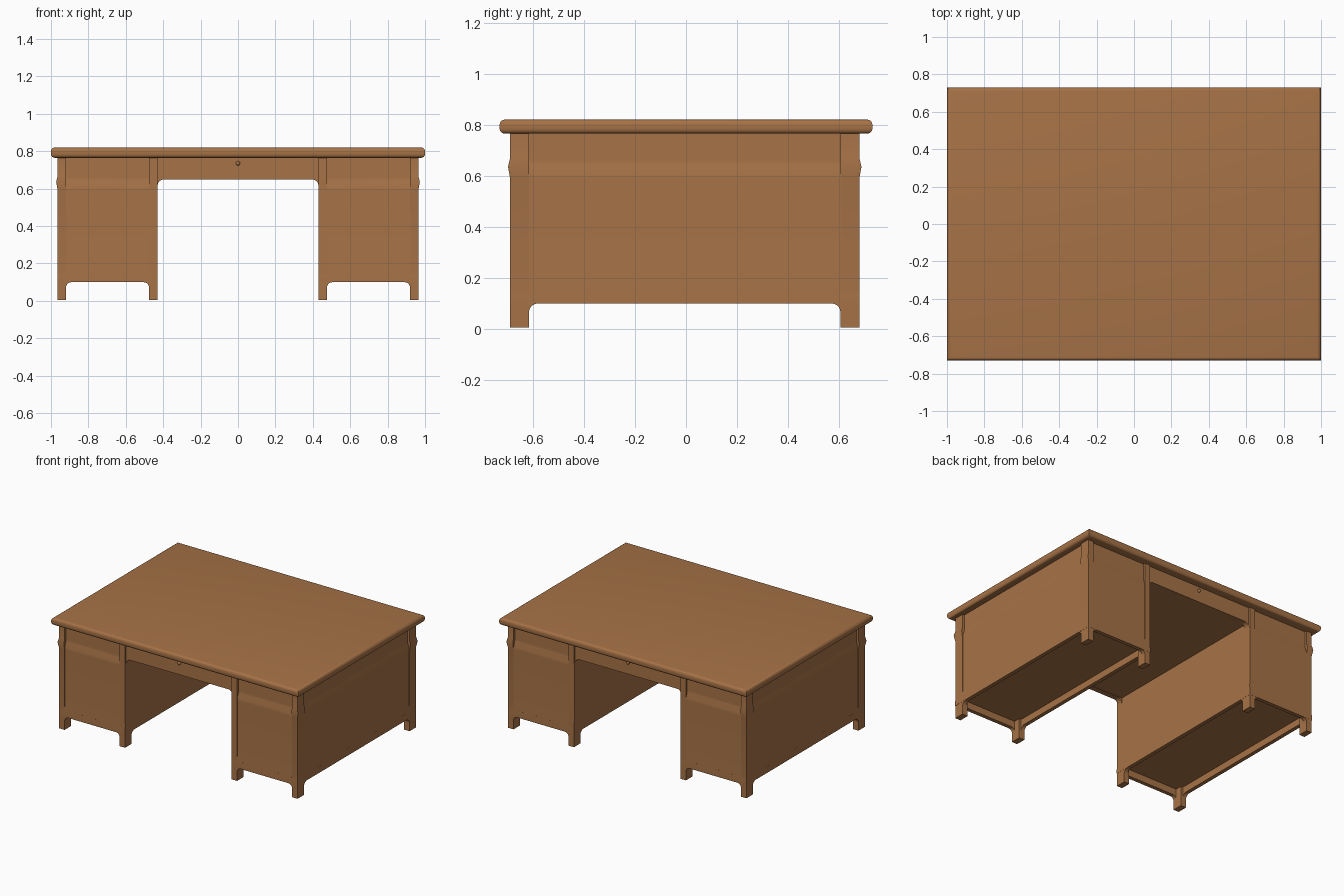
import bpy, bmesh, math

old = bpy.data.objects.get("Cube")
if old:
    bpy.data.objects.remove(old, do_unlink=True)

wood = bpy.data.materials.new("brown_wood")
wood.use_nodes = True
COLOUR = (0.385, 0.17, 0.062, 1)
wood.diffuse_color = COLOUR
wood.node_tree.nodes["Principled BSDF"].inputs["Base Color"].default_value = COLOUR

TOP_Z, TOP_BASE, BODY_Z = 0.82, 0.765, 0.77
FRONT, BACK = -0.69, 0.68
INNER, OUTER = 0.43, 0.965
FOOT_X, FOOT_Y = 0.045, 0.075
RIM, RECESS_Z = 0.028, 0.15
TUCK = 0.001  # keeps posts and rails just behind the pedestal faces


def finish(name, bm):
    bmesh.ops.recalc_face_normals(bm, faces=bm.faces)
    mesh = bpy.data.meshes.new(name)
    bm.to_mesh(mesh)
    bm.free()
    mesh.materials.append(wood)
    obj = bpy.data.objects.new(name, mesh)
    bpy.context.collection.objects.link(obj)
    bpy.ops.object.select_all(action="DESELECT")
    obj.select_set(True)
    bpy.context.view_layer.objects.active = obj
    bpy.ops.object.shade_smooth_by_angle(angle=math.radians(40))


def loft(name, rings):
    """Skin rectangles given as (x0, x1, y0, y1, z)."""
    bm = bmesh.new()
    loops = [[bm.verts.new(p) for p in
              ((x0, y0, z), (x1, y0, z), (x1, y1, z), (x0, y1, z))]
             for x0, x1, y0, y1, z in rings]
    for a, b in zip(loops, loops[1:]):
        for i in range(4):
            j = (i + 1) % 4
            bm.faces.new((a[i], a[j], b[j], b[i]))
    bm.faces.new(loops[0])
    bm.faces.new(loops[-1])
    finish(name, bm)


def arched_rail(name, a, b, bottom, top, radius, depth, along_x):
    """Rail whose lower edge curves down into the posts at both ends."""
    pts = []
    for i in range(6):
        t = math.pi / 2 * i / 5
        pts.append((a + radius * (1 - math.cos(t)),
                    bottom - radius * (1 - math.sin(t))))
    pts += [(a + b - u, z) for u, z in reversed(pts)]
    pts += [(b, top), (a, top)]
    bm = bmesh.new()
    ends = [[bm.verts.new((u, d, z) if along_x else (d, u, z)) for u, z in pts]
            for d in depth]
    n = len(pts)
    for i in range(n):
        j = (i + 1) % n
        bm.faces.new((ends[0][i], ends[0][j], ends[1][j], ends[1][i]))
    for end in ends:
        bm.faces.new(end)
    finish(name, bm)


# Desk top with a rounded rim and square corners
radius = 0.02
rings = []
for centre, start in ((TOP_BASE + radius, -90), (TOP_Z - radius, 0)):
    for step in range(5):
        t = math.radians(start + 22.5 * step)
        r = radius * (1 - math.cos(t))
        rings.append((r - 1, 1 - r, r - 0.73, 0.73 - r, centre + radius * math.sin(t)))
loft("desk_top", rings)

# Pedestal shape: height, inset on the exposed sides, inset on the knee side
PROFILE = [(RECESS_Z, RIM, RIM), (0.10, RIM, RIM), (0.10, 0, 0), (0.13, 0, 0),
           (0.20, 0.004, 0), (0.59, 0.004, 0), (0.61, 0.004, 0),
           (0.645, 0.016, 0), (0.66, 0.016, 0), (BODY_Z, 0.016, 0)]
# Post shape: height, outward swelling
POST = [(0.005, 0.0), (0.59, 0.0), (0.635, 0.008), (0.67, 0.0), (BODY_Z, 0.0)]

for side, s in (("left", 1), ("right", -1)):
    loft(side + "_pedestal",
         [(s * (INNER + k), s * (OUTER - e), FRONT + e, BACK - e, z)
          for z, e, k in PROFILE])

    for end, edge, d in (("front", FRONT, -1), ("back", BACK, 1)):
        # Corner posts ending in feet, swelling slightly on the outside
        for place, edge_x, dx, swell in (("inner", INNER, -1, 0),
                                         ("outer", OUTER, 1, 1)):
            rings = []
            for z, g in POST:
                out = g * swell - TUCK
                rings.append((s * (edge_x - dx * FOOT_X), s * (edge_x + dx * out),
                              edge - d * FOOT_Y, edge + d * out, z))
            loft(f"{side}_{end}_{place}_post", rings)
        # Short rail between the feet
        a, b = sorted((s * (INNER + FOOT_X), s * (OUTER - FOOT_X)))
        arched_rail(f"{side}_{end}_foot_rail", a, b, 0.10, RECESS_Z, 0.03,
                    (edge - d * TUCK, edge - d * RIM), True)

    # Long rails between the feet
    for place, x, inward in (("inner", INNER, 1), ("outer", OUTER, -1)):
        arched_rail(f"{side}_{place}_foot_rail", FRONT + FOOT_Y, BACK - FOOT_Y,
                    0.10, RECESS_Z, 0.035,
                    (s * (x + inward * TUCK), s * (x + inward * RIM)), False)

# Aprons and knobs across the knee space
for end, edge, d in (("front", FRONT, -1), ("back", BACK, 1)):
    face = edge - d * 0.012
    arched_rail(end + "_apron", -INNER, INNER, 0.65, BODY_Z, 0.035,
                (face, face - d * 0.04), True)
    bm = bmesh.new()
    bmesh.ops.create_uvsphere(bm, u_segments=12, v_segments=8, radius=0.012)
    bmesh.ops.translate(bm, verts=bm.verts, vec=(0, face, 0.735))
    finish(end + "_knob", bm)

# Board closing the knee space from above
loft("knee_space_ceiling", [(-INNER - 0.01, INNER + 0.01, FRONT + 0.04, BACK - 0.04, z)
                            for z in (0.653, BODY_Z)])
